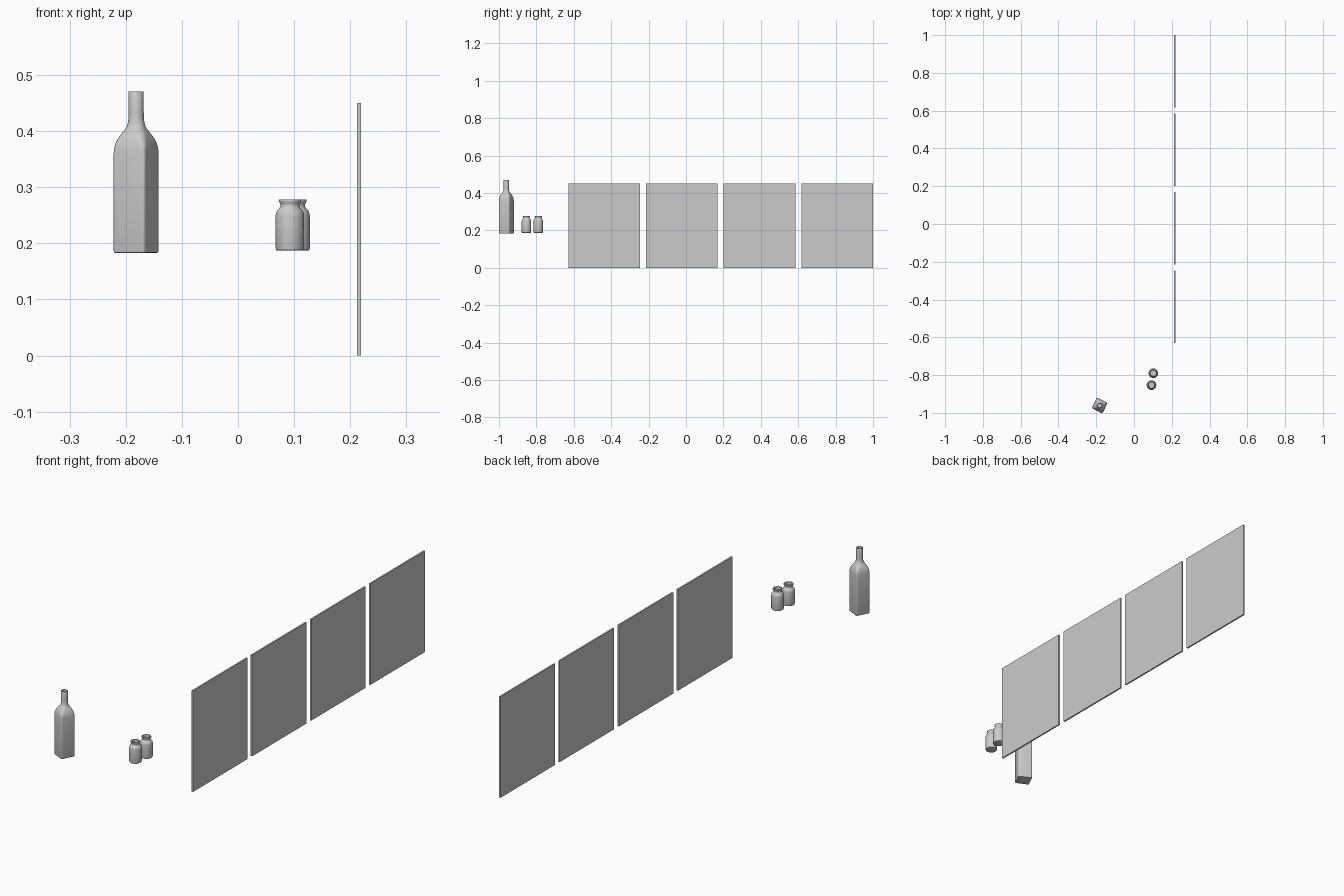
import bpy, bmesh
from math import cos, sin, pi, radians


def section(h, r, z, seg=10):
    """Rounded square of half width h and corner radius r (a circle when r == h)."""
    pts = []
    for q, (sx, sy) in enumerate([(1, 1), (-1, 1), (-1, -1), (1, -1)]):
        for i in range(seg):
            a = q * pi / 2 + (i + 0.5) / seg * pi / 2
            pts.append((sx * (h - r) + r * cos(a), sy * (h - r) + r * sin(a), z))
    return pts


def vessel(name, profile, loc, turn=0):
    """Loft a profile of (half width, corner radius, z) and cap both ends."""
    bm = bmesh.new()
    rings = [[bm.verts.new(p) for p in section(h, r, z)] for h, r, z in profile]
    for a, b in zip(rings, rings[1:]):
        n = len(a)
        for i in range(n):
            j = (i + 1) % n
            bm.faces.new((a[i], a[j], b[j], b[i]))
    bm.faces.new(rings[0][::-1])
    bm.faces.new(rings[-1])
    bmesh.ops.recalc_face_normals(bm, faces=bm.faces)
    mesh = bpy.data.meshes.new(name)
    bm.to_mesh(mesh)
    bm.free()
    ob = bpy.data.objects.new(name, mesh)
    bpy.context.collection.objects.link(ob)
    ob.location = loc
    ob.rotation_euler.z = turn
    bpy.ops.object.select_all(action='DESELECT')
    ob.select_set(True)
    bpy.context.view_layer.objects.active = ob
    bpy.ops.object.shade_smooth_by_angle(angle=radians(40))
    return ob


# Row of four thin upright panels
W, PITCH, H, T = 0.383, 0.4155, 0.45, 0.007
for k in range(4):
    bpy.ops.mesh.primitive_cube_add(size=1, location=(0.216, 1 - W / 2 - k * PITCH, H / 2))
    panel = bpy.context.object
    panel.name = f"panel_{k + 1}"
    panel.scale = (T, W, H)

# Square bottle: body, rounded shoulder, round neck, then the hollow inside
bottle = [
    (0.0285, 0.004, 0), (0.0305, 0.005, 0.001), (0.0315, 0.006, 0.004),
    (0.0315, 0.006, 0.178), (0.0310, 0.0075, 0.188), (0.0295, 0.010, 0.197),
    (0.0270, 0.0125, 0.205), (0.0235, 0.0145, 0.212), (0.0195, 0.0155, 0.219),
    (0.0165, 0.0155, 0.225), (0.0148, 0.0148, 0.232), (0.0138, 0.0138, 0.241),
    (0.0135, 0.0135, 0.252), (0.0135, 0.0135, 0.287), (0.0130, 0.0130, 0.288),
    (0.0100, 0.0100, 0.288), (0.0095, 0.0095, 0.287), (0.0100, 0.0100, 0.235),
    (0.0150, 0.0130, 0.218), (0.0250, 0.0100, 0.200), (0.0280, 0.005, 0.180),
    (0.0280, 0.005, 0.005),
]
vessel("square_bottle", bottle, (-0.1815, -0.961, 0.183), -radians(26))

# Two small round jars with a flared lip
jar = [(r, r, z) for r, z in [
    (0.0225, 0), (0.0245, 0.001), (0.0255, 0.004), (0.0255, 0.062), (0.0248, 0.067),
    (0.0230, 0.071), (0.0200, 0.074), (0.0178, 0.077), (0.0170, 0.080), (0.0175, 0.084),
    (0.0195, 0.087), (0.0200, 0.089), (0.0195, 0.091), (0.0150, 0.091), (0.0143, 0.089),
    (0.0143, 0.077), (0.0200, 0.069), (0.0228, 0.061), (0.0228, 0.004),
]]
for k, (x, y) in enumerate([(0.0925, -0.853), (0.1025, -0.790)]):
    vessel(f"jar_{k + 1}", jar, (x, y, 0.187))
